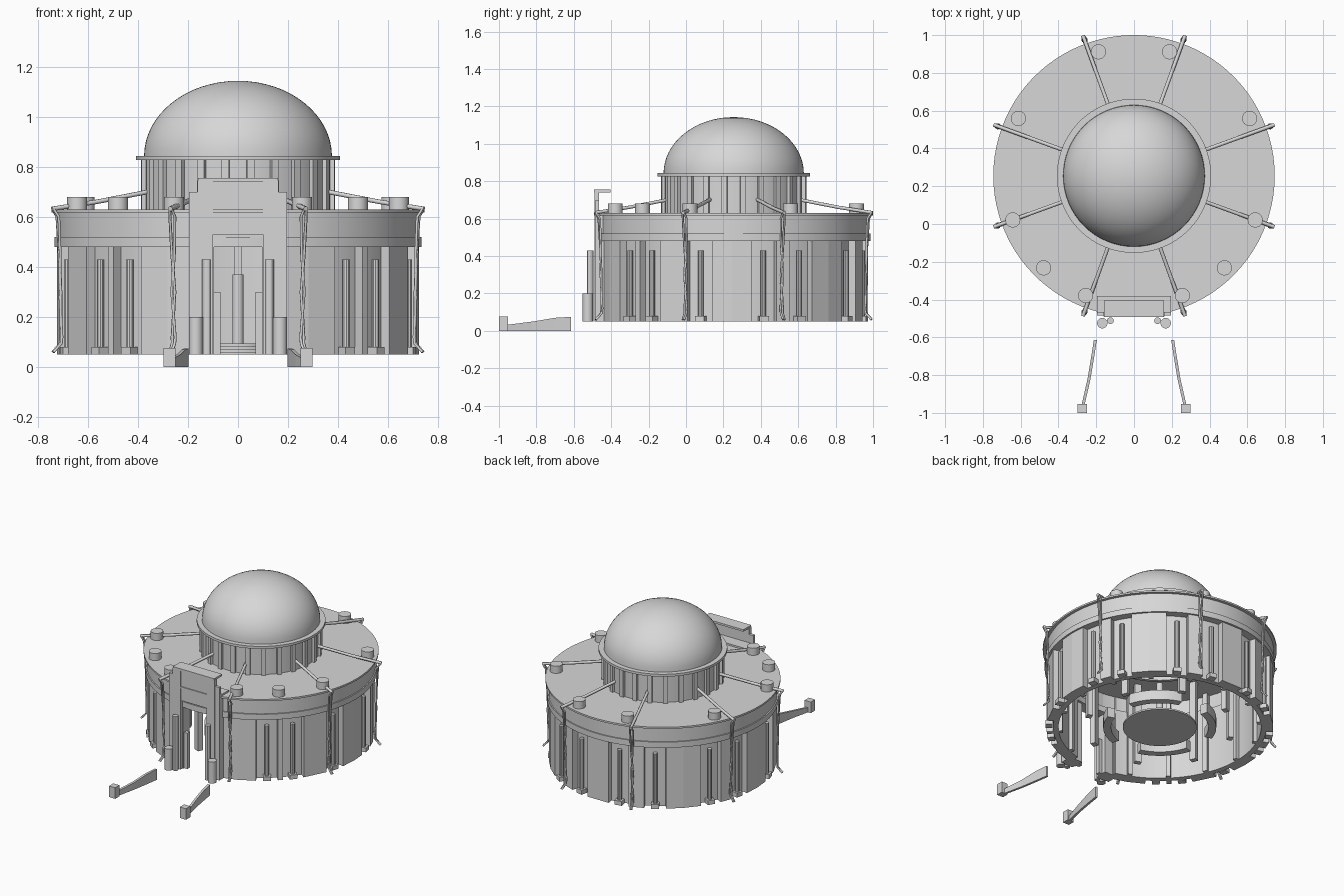
import bpy, bmesh
from math import sin, cos, radians
from mathutils import Matrix, Vector

cube = bpy.data.objects.get("Cube")
if cube:
    bpy.data.objects.remove(cube, do_unlink=True)

stone = bpy.data.materials.new("pale_grey_stone")
stone.use_nodes = True
grey = (0.68, 0.68, 0.68, 1)
stone.diffuse_color = grey
stone.node_tree.nodes["Principled BSDF"].inputs["Base Color"].default_value = grey

CY = 0.255      # centre of the round hall along y
BASE = 0.05     # foot of the walls


def polar(r, deg, z=0.0):
    a = radians(deg)
    return Vector((r * cos(a), CY + r * sin(a), z))


def finish(name, bm, smooth=True):
    bmesh.ops.recalc_face_normals(bm, faces=bm.faces[:])
    mesh = bpy.data.meshes.new(name)
    bm.to_mesh(mesh)
    bm.free()
    mesh.materials.append(stone)
    ob = bpy.data.objects.new(name, mesh)
    bpy.context.collection.objects.link(ob)
    if smooth:
        bpy.ops.object.select_all(action='DESELECT')
        ob.select_set(True)
        bpy.context.view_layer.objects.active = ob
        bpy.ops.object.shade_smooth_by_angle(angle=radians(30))


def bridge(bm, p, q):
    """Join two four-sided sections."""
    for k in range(4):
        j = (k + 1) % 4
        bm.faces.new((p[k], p[j], q[j], q[k]))


def add_arc(bm, r0, r1, z0, z1, a0=0, a1=360, step=4):
    """Curved block between two radii, heights and angles."""
    full = a1 - a0 >= 360
    n = max(1, round((a1 - a0) / step))
    rows = []
    for i in range(n if full else n + 1):
        a = a0 + (a1 - a0) * i / n
        rows.append([bm.verts.new(polar(r, a, z))
                     for r, z in ((r0, z0), (r1, z0), (r1, z1), (r0, z1))])
    for i in range(n):
        bridge(bm, rows[i], rows[(i + 1) % len(rows)])
    if not full:
        bm.faces.new(rows[0])
        bm.faces.new(rows[-1])


def add_box(bm, x0, x1, y0, y1, z0, z1):
    mid = Vector(((x0 + x1) / 2, (y0 + y1) / 2, (z0 + z1) / 2))
    size = Matrix.Diagonal((abs(x1 - x0), y1 - y0, z1 - z0, 1))
    bmesh.ops.create_cube(bm, size=1, matrix=Matrix.Translation(mid) @ size)


def add_polar_box(bm, r, deg, depth, width, z0, z1):
    m = (Matrix.Translation(polar(r, deg, (z0 + z1) / 2))
         @ Matrix.Rotation(radians(deg), 4, 'Z')
         @ Matrix.Diagonal((depth, width, z1 - z0, 1)))
    bmesh.ops.create_cube(bm, size=1, matrix=m)


def add_cyl(bm, x, y, r, z0, z1, sides=24):
    bmesh.ops.create_cone(bm, cap_ends=True, segments=sides, radius1=r, radius2=r,
                          depth=z1 - z0, matrix=Matrix.Translation((x, y, (z0 + z1) / 2)))


def ring(name, *blocks, smooth=True):
    bm = bmesh.new()
    for b in blocks:
        add_arc(bm, *b)
    finish(name, bm, smooth)


# Dome
bm = bmesh.new()
bmesh.ops.create_uvsphere(bm, u_segments=64, v_segments=32, radius=1)
bmesh.ops.delete(bm, geom=[v for v in bm.verts if v.co.z < -0.01], context='VERTS')
bmesh.ops.transform(bm, verts=bm.verts[:], matrix=Matrix.Translation((0, CY, 0.842))
                    @ Matrix.Diagonal((0.375, 0.375, 0.301, 1)))
finish("dome", bm)

# Drum with slim pilasters and cornice
ring("drum", (0.35, 0.372, 0.6, 0.83))
ring("drum_cornice", (0.34, 0.408, 0.826, 0.843))
bm = bmesh.new()
for i in range(24):
    add_polar_box(bm, 0.377, i * 15 + 7.5, 0.025, 0.03, 0.63, 0.828)
finish("drum_pilasters", bm, False)

# Roof and the stepped band under it
ring("roof", (0.35, 0.745, 0.618, 0.63))
ring("upper_band", (0.66, 0.725, 0.515, 0.62))
ring("lower_band", (0.65, 0.733, 0.48, 0.52))

# Outer wall, open at the doorway, with flat raised panels between the columns
ring("outer_wall", (0.645, 0.68, BASE, 0.49, -76, 256))
right = [-52, -38.5, -14.5, 13, 30, 59, 78]
columns = right + [180 - a for a in reversed(right)]
edges = [-82] + columns + [262]
ring("wall_panels", *[(0.66, 0.722, BASE, 0.485, a + 5.5, b - 5.5, 10)
                      for a, b in zip(edges, edges[1:])], smooth=False)
bm = bmesh.new()
for a in columns:
    p = polar(0.702, a)
    add_cyl(bm, p.x, p.y, 0.015, BASE, 0.43, 10)
    add_polar_box(bm, 0.705, a, 0.045, 0.05, BASE, 0.08)
finish("wall_columns", bm)

# Roof vents
bm = bmesh.new()
for a in (74, 26.4, -20, -45.5, -68):
    for deg in (a, 180 - a):
        p = polar(0.683, deg)
        add_cyl(bm, p.x, p.y, 0.04, 0.625, 0.68)
finish("roof_vents", bm)


# Stays running over the roof, and twin cables down the wall
def tube(name, points, r):
    cu = bpy.data.curves.new(name, 'CURVE')
    cu.dimensions = '3D'
    cu.bevel_depth = r
    cu.bevel_resolution = 1
    cu.use_fill_caps = True
    sp = cu.splines.new('POLY')
    sp.points.add(len(points) - 1)
    for pt, co in zip(sp.points, points):
        pt.co = (*co, 1)
    cu.materials.append(stone)
    ob = bpy.data.objects.new(name, cu)
    bpy.context.collection.objects.link(ob)


for a in (20, 70, 110, 160, 200, 250, 290, 340):
    tube("roof_stay", [polar(0.37, a, 0.702), polar(0.60, a, 0.660),
                       polar(0.79, a, 0.632)], 0.010)
    for s in (-1, 1):
        path = [polar(r, a + s * t, z) for r, t, z in (
            (0.785, 0.3, 0.632), (0.765, 0.8, 0.60), (0.757, 0.4, 0.45),
            (0.755, -0.5, 0.30), (0.75, 0.5, 0.12), (0.752, 0.4, 0.095),
            (0.785, 0.3, 0.06))]
        tube("wall_cable", path, 0.006)

# Entrance portal: front frame, jambs, lintel and canopy
bm = bmesh.new()
for s in (-1, 1):
    add_box(bm, s * 0.10, s * 0.162, -0.49, -0.465, BASE, 0.745)
    add_box(bm, s * 0.16, s * 0.195, -0.48, -0.38, BASE, 0.64)
    add_box(bm, s * 0.16, s * 0.195, -0.485, -0.465, BASE, 0.70)
    add_box(bm, s * 0.095, s * 0.16, -0.47, -0.40, BASE, 0.62)
add_box(bm, -0.10, 0.10, -0.485, -0.465, 0.53, 0.745)
add_box(bm, -0.10, 0.10, -0.47, -0.40, 0.51, 0.62)
add_box(bm, -0.10, 0.10, -0.492, -0.48, 0.618, 0.63)
add_box(bm, -0.16, 0.16, -0.492, -0.405, 0.741, 0.755)
add_box(bm, -0.195, 0.195, -0.475, -0.38, 0.62, 0.642)
finish("entrance_portal", bm, False)

bm = bmesh.new()
for s in (-1, 1):
    add_cyl(bm, s * 0.125, -0.512, 0.018, BASE, 0.43, 12)
    add_cyl(bm, s * 0.168, -0.525, 0.028, BASE, 0.20, 16)
    add_box(bm, s * 0.07, s * 0.10, -0.46, -0.43, BASE, 0.30)
finish("portal_columns_and_door_leaves", bm)

# Ramp walls with end posts
for side, s in (("left", 1), ("right", -1)):
    bm = bmesh.new()
    rows = []
    for x, y, top in ((0.205, -0.615, 0.075), (0.218, -0.70, 0.070),
                      (0.238, -0.82, 0.050), (0.270, -0.96, 0.032)):
        rows.append([bm.verts.new((s * (x + dx), y, z)) for dx, z in (
            (-0.008, 0), (0.008, 0), (0.008, top), (-0.008, top))])
    for p, q in zip(rows, rows[1:]):
        bridge(bm, p, q)
    bm.faces.new(rows[0])
    bm.faces.new(rows[-1])
    add_box(bm, s * 0.25, s * 0.298, -1.0, -0.953, 0, 0.077)
    finish(side + "_ramp_wall", bm, False)

# Interior: stepped platform with a central pillar
bm = bmesh.new()
for i in range(4):
    add_cyl(bm, 0, CY, 0.235 - i * 0.03, BASE + i * 0.011, BASE + (i + 1) * 0.011, 48)
add_cyl(bm, 0, CY, 0.022, 0.09, 0.37, 16)
finish("central_platform", bm)

# Interior: curved benches, wall ribs and slim pillars
ring("curved_benches", *[(0.31, 0.36, BASE, 0.12, c - 28, c + 28)
                         for c in (45, 135, 225, 315)])
bm = bmesh.new()
for i in range(15):
    add_polar_box(bm, 0.64, -67.5 + i * 22.5, 0.04, 0.03, BASE, 0.62)
finish("inner_wall_ribs", bm, False)
bm = bmesh.new()
for i in range(8):
    add_polar_box(bm, 0.47, 22.5 + i * 45, 0.035, 0.045, BASE, 0.62)
finish("inner_pillars", bm, False)
